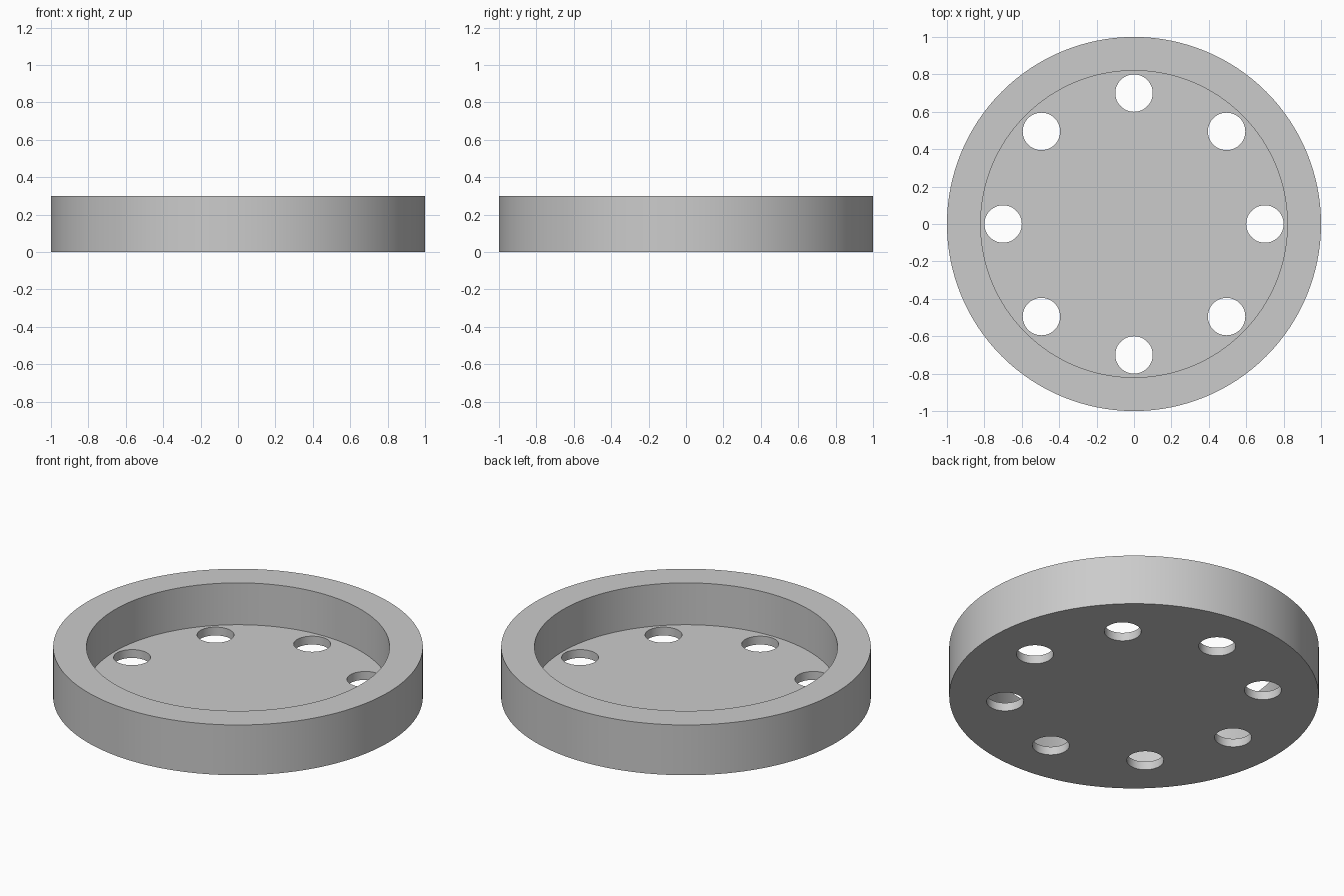
import bpy
from math import cos, sin, tau

cube = bpy.data.objects.get("Cube")
if cube:
    bpy.data.objects.remove(cube)

HEIGHT, FLOOR = 0.3, 0.05
OUTER, INNER = 1.0, 0.82
HOLE_RADIUS, HOLE_RING, HOLES = 0.1, 0.7, 8

grey = bpy.data.materials.new("plain grey")
grey.use_nodes = True
colour = (0.6, 0.6, 0.6, 1)
grey.diffuse_color = colour
grey.node_tree.nodes["Principled BSDF"].inputs["Base Color"].default_value = colour


def cylinder(name, radius, bottom, top, x=0, y=0, sides=128):
    bpy.ops.mesh.primitive_cylinder_add(
        vertices=sides, radius=radius, depth=top - bottom,
        location=(x, y, (bottom + top) / 2))
    obj = bpy.context.object
    obj.name = name
    obj.data.materials.append(grey)
    return obj


def cut(body, cutter):
    mod = body.modifiers.new(cutter.name, 'BOOLEAN')
    mod.operation = 'DIFFERENCE'
    mod.solver = 'EXACT'
    mod.object = cutter
    bpy.context.view_layer.objects.active = body
    bpy.ops.object.modifier_apply(modifier=mod.name)
    bpy.data.objects.remove(cutter)


# Round tray with a raised rim
tray = cylinder("round_tray", OUTER, 0, HEIGHT)
cut(tray, cylinder("recess_cutter", INNER, FLOOR, HEIGHT + 0.1))

# Ring of holes through the floor
for i in range(HOLES):
    a = tau * i / HOLES
    cut(tray, cylinder("hole_cutter", HOLE_RADIUS, -0.1, FLOOR + 0.1,
                       HOLE_RING * cos(a), HOLE_RING * sin(a), 64))

# Smooth walls, sharp edges
bpy.ops.object.select_all(action='DESELECT')
tray.select_set(True)
bpy.context.view_layer.objects.active = tray
bpy.ops.object.shade_smooth_by_angle()
